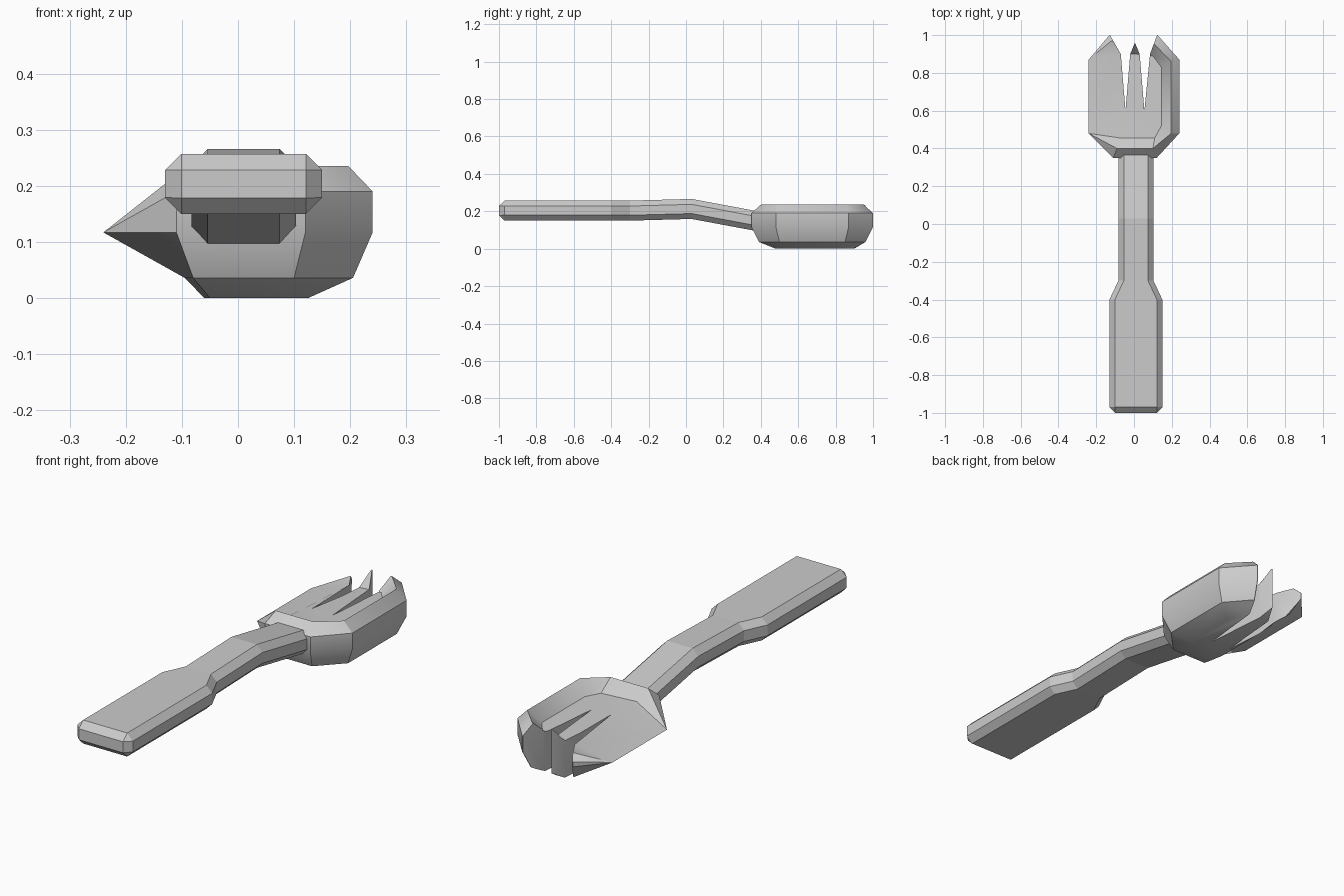
import bpy, bmesh, math
from mathutils import Vector

if "Cube" in bpy.data.objects:
    bpy.data.objects.remove(bpy.data.objects["Cube"])


def finish(bm, name):
    bmesh.ops.remove_doubles(bm, verts=bm.verts, dist=0.0005)
    bmesh.ops.dissolve_degenerate(bm, edges=bm.edges, dist=0.0001)
    bmesh.ops.recalc_face_normals(bm, faces=bm.faces)
    me = bpy.data.meshes.new(name)
    bm.to_mesh(me)
    bm.free()
    ob = bpy.data.objects.new(name, me)
    bpy.context.collection.objects.link(ob)
    return ob


def loft(bm, rings):
    """Join rings of points with side faces, merging points that coincide."""
    known = {}

    def vert(p):
        key = tuple(round(c, 4) for c in p)
        if key not in known:
            known[key] = bm.verts.new(p)
        return known[key]

    def face(vs):
        vs = list(dict.fromkeys(vs))
        if len(vs) > 2:
            bm.faces.new(vs)

    rows = [[vert(p) for p in r] for r in rings]
    n = len(rows[0])
    for a, b in zip(rows, rows[1:]):
        for i in range(n):
            j = (i + 1) % n
            face([a[i], a[j], b[j], b[i]])
    return rows, face


# Handle: chamfered bar swept through a few stations
def octagon(y, z, w, h=0.0535, c=0.029, cx=0.01):
    return [Vector((cx + sx, y, z + sz)) for sx, sz in (
        (-w, -h + c), (-w + c, -h), (w - c, -h), (w, -h + c),
        (w, h - c), (w - c, h), (-w + c, h), (-w, h - c))]


def end_rect(y, z, w, h, cx=0.01):
    return octagon(y, z, w, h, 0.0, cx)


bm = bmesh.new()
rows, face = loft(bm, [
    end_rect(-1.0, 0.2035, 0.111, 0.025),
    octagon(-0.97, 0.2035, 0.14), octagon(-0.40, 0.2035, 0.14),
    octagon(-0.30, 0.2035, 0.093), octagon(0.03, 0.2125, 0.093),
    octagon(0.37, 0.149, 0.093)])
face(rows[0])
face(rows[-1])
finish(bm, "handle")

# Bowl: stacked outlines; the left side pinches to a sharp edge
LF, LB = (-0.24, 0.87, 0.117), (-0.24, 0.48, 0.117)


def ring(pts, z):
    return [(p[0], p[1], p[2] if len(p) > 2 else z) for p in pts]


bottom = ring([(-.05, .48), (.07, .48), (.125, .54), (.125, .80), (.08, .90),
               (.01, .90), (-.04, .90), (-.06, .80), (-.06, .54)], 0.0)
lower = ring([(-.08, .39), (.10, .39), (.205, .50), (.205, .85), (.11, .96),
              (.005, .96), (-.09, .96), (-.095, .85), (-.095, .50)], 0.036)
wall = ring([(-.11, .35), (.12, .35), (.24, .48), (.24, .87), (.125, 1.0),
             (.005, 1.0), (-.13, 1.0), LF, LB], 0.117)
shoulder = ring([(-.11, .35), (.12, .35), (.24, .48), (.24, .87), (.125, 1.0),
                 (.005, 1.0), (-.13, 1.0, .14), LF, LB], 0.19)
ridge = ring([(-.09, .40), (.10, .40), (.197, .48), (.197, .86), (.11, .95),
              (.005, .955), (-.12, .97, .165), LF, LB], 0.235)
floor = ring([(-.07, .455, .19), (.11, .455), (.145, .52), (.145, .83), (.10, .89),
              (.005, .90, .17), (-.07, .90, .165), LF, LB], 0.18)
bm = bmesh.new()
rows, face = loft(bm, [bottom, lower, wall, shoulder, ridge, floor])
face(rows[0])
face(rows[-1][:7])
face([rows[-1][i] for i in (6, 7, 8, 0)])
bowl = finish(bm, "bowl")

# Cutter for the gaps between the three tines
bm = bmesh.new()
gap = [(-.045, .60), (-.02, .90), (.005, .96), (.03, .90), (.055, .60),
       (.085, .90), (.122, 1.0), (.13, 1.1), (-.14, 1.1), (-.127, 1.0), (-.07, .90)]
rows, face = loft(bm, [[(x, y, z) for x, y in gap] for z in (-0.1, 0.4)])
face(rows[0])
face(rows[1])
bmesh.ops.triangulate(bm, faces=[f for f in bm.faces if len(f.verts) > 4])
cutter = finish(bm, "gap_cutter")
cutter.hide_render = True

bool_mod = bowl.modifiers.new("tines", 'BOOLEAN')
bool_mod.operation = 'DIFFERENCE'
bool_mod.solver = 'EXACT'
bool_mod.object = cutter
bpy.context.view_layer.objects.active = bowl
bowl.select_set(True)
bpy.ops.object.modifier_apply(modifier=bool_mod.name)
bpy.data.objects.remove(cutter)
bpy.ops.object.shade_smooth_by_angle(angle=math.radians(32))
